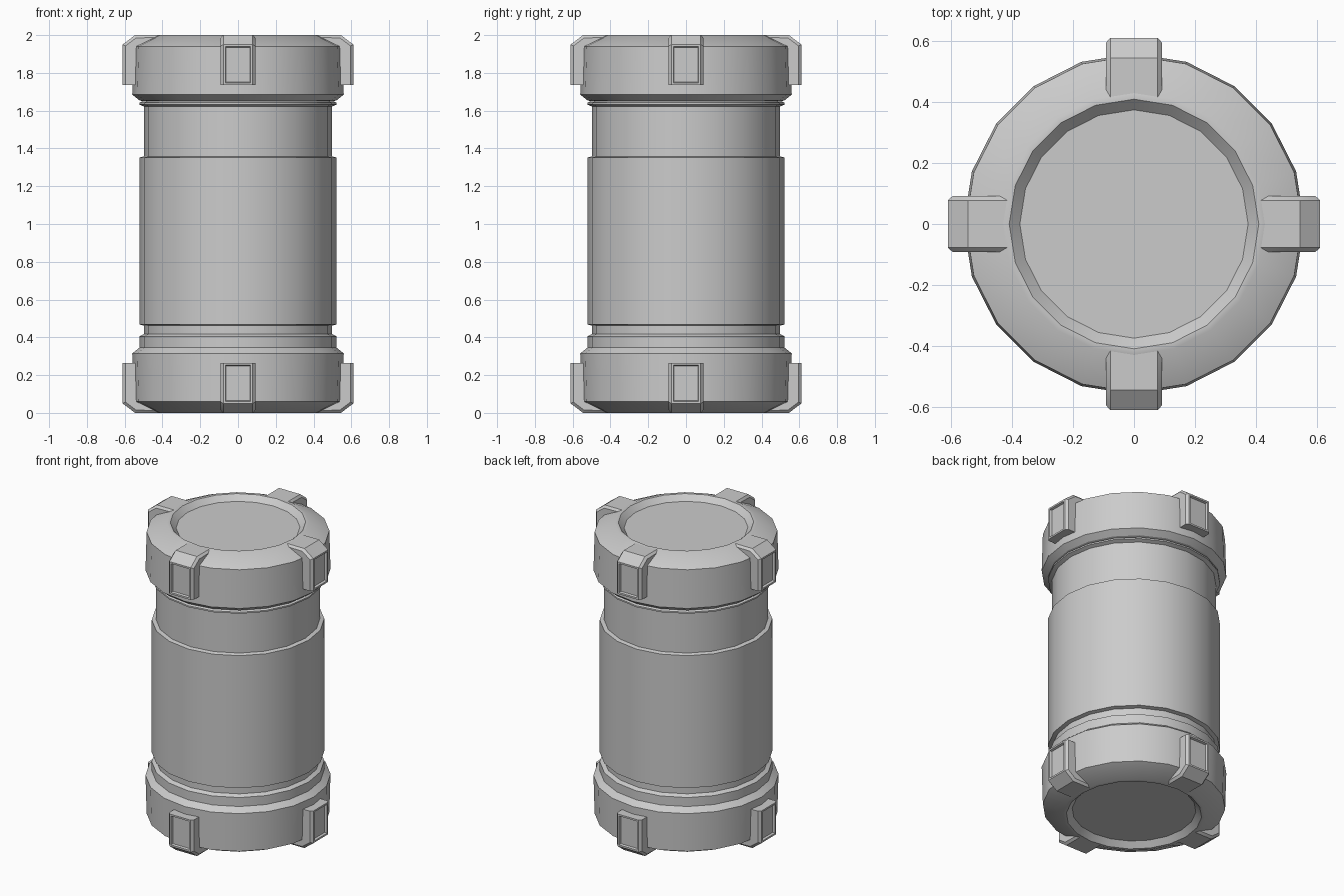
import bpy, bmesh, math
from mathutils import Matrix

if "Cube" in bpy.data.objects:
    bpy.data.objects.remove(bpy.data.objects["Cube"])

SIDES = 20


def finish(bm, name):
    bmesh.ops.recalc_face_normals(bm, faces=bm.faces)
    me = bpy.data.meshes.new(name)
    bm.to_mesh(me)
    bm.free()
    ob = bpy.data.objects.new(name, me)
    bpy.context.collection.objects.link(ob)
    bpy.ops.object.select_all(action='DESELECT')
    ob.select_set(True)
    bpy.context.view_layer.objects.active = ob
    bpy.ops.object.shade_smooth_by_angle(angle=math.radians(28))
    return ob


def bridge(bm, a, b):
    for i in range(len(a)):
        j = (i + 1) % len(a)
        bm.faces.new((a[i], a[j], b[j], b[i]))


def lathe(name, profile, cap_last=False):
    bm = bmesh.new()
    rings = []
    for r, z in profile:
        rings.append([bm.verts.new((r * math.cos(2 * math.pi * k / SIDES),
                                    r * math.sin(2 * math.pi * k / SIDES), z))
                      for k in range(SIDES)])
    for a, b in zip(rings, rings[1:]):
        bridge(bm, a, b)
    if cap_last:
        bm.faces.new(rings[-1])
    return finish(bm, name)


def lug(name, angle, flip):
    # bracket hooked over the cap rim, chamfered along its outer side edges
    outer = [(0.41, 2.0), (0.545, 2.0), (0.611, 1.95), (0.611, 1.735)]
    inner = [(0.41, 1.988), (0.54, 1.985), (0.596, 1.943), (0.596, 1.735)]
    back = [(0.41, 1.96), (0.50, 1.93), (0.52, 1.90), (0.52, 1.735)]
    bm = bmesh.new()
    rings = []
    for p, q, r in zip(outer, inner, back):
        section = [(r, -.092), (q, -.092), (p, -.078), (p, .078), (q, .092), (r, .092)]
        rings.append([bm.verts.new((s[0], w, s[1])) for s, w in section])
    for a, b in zip(rings, rings[1:]):
        bridge(bm, a, b)
    bm.faces.new(rings[0])
    bm.faces.new(rings[-1])
    bmesh.ops.recalc_face_normals(bm, faces=bm.faces)
    # sunken panel on the outer face
    panel = max(bm.faces, key=lambda f: f.calc_center_median().x)
    bmesh.ops.inset_individual(bm, faces=[panel], thickness=0.016)
    bmesh.ops.inset_individual(bm, faces=[panel], thickness=0.006, depth=-0.014)
    if flip:
        bm.transform(Matrix.Translation((0, 0, 2)) @ Matrix.Scale(-1, 4, (0, 0, 1)))
    bm.transform(Matrix.Rotation(angle, 4, 'Z'))
    return finish(bm, name)


# cap outline from collar to recessed centre, written for the top end
cap = [(0.522, 1.655), (0.56, 1.685), (0.553, 1.94), (0.43, 2.0),
       (0.41, 2.0), (0.375, 1.965)]
lathe("top_cap", cap, True)
lathe("bottom_cap", [(r, 2 - z) for r, z in cap], True)

# canister body with neck, sleeve and grooves
lathe("body", [(0.522, 0.345), (0.522, 0.405), (0.497, 0.418), (0.497, 0.462),
               (0.522, 0.468), (0.522, 1.352), (0.497, 1.358), (0.497, 1.622),
               (0.522, 1.632), (0.522, 1.642), (0.505, 1.65), (0.522, 1.655)])

# four lugs on each cap
for k in range(4):
    lug(f"top_lug_{k + 1}", k * math.pi / 2, False)
    lug(f"bottom_lug_{k + 1}", k * math.pi / 2, True)
